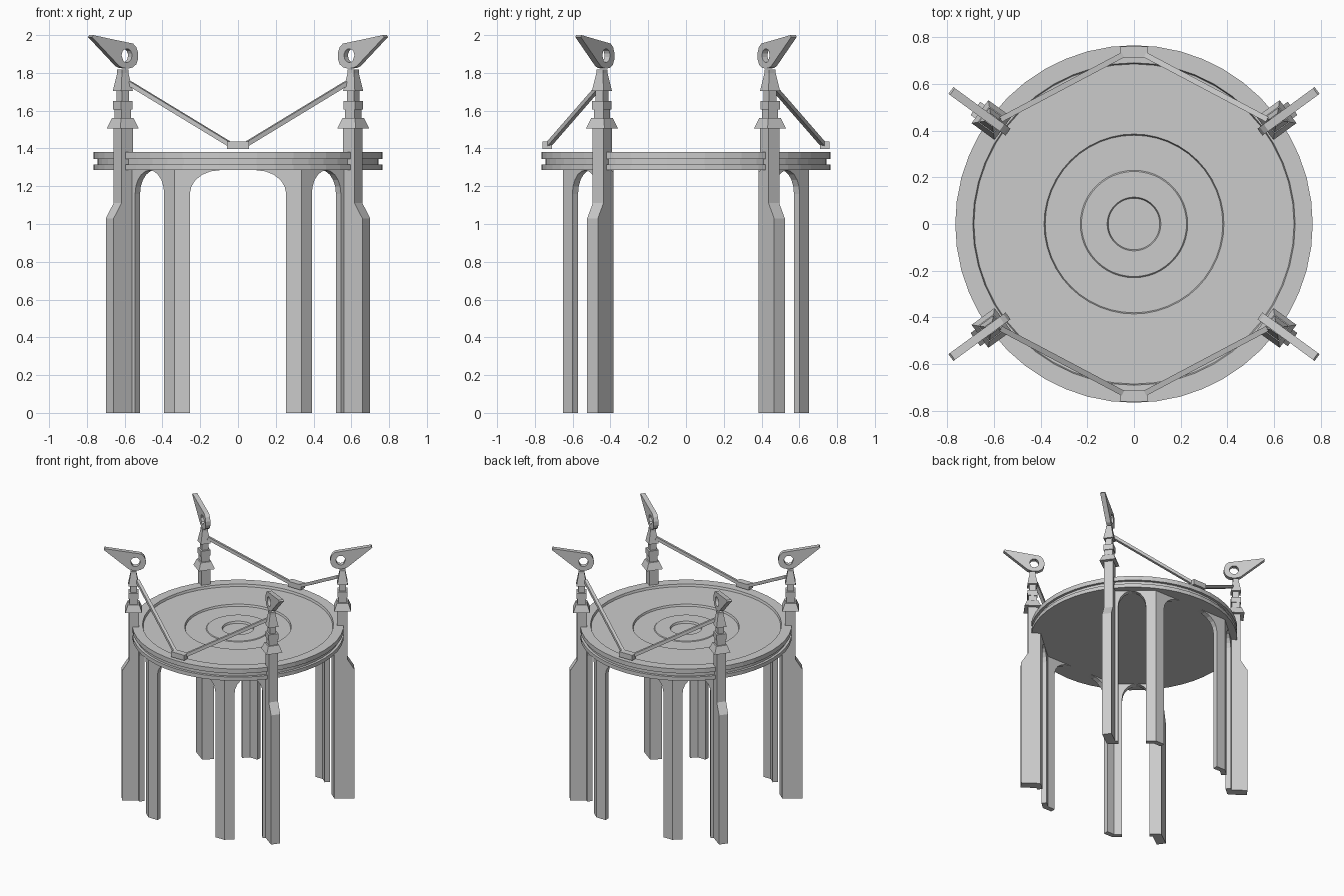
import bpy, bmesh
from math import sin, cos, pi, radians
from mathutils import Vector, Matrix

if "Cube" in bpy.data.objects:
    bpy.data.objects.remove(bpy.data.objects["Cube"])

ANG = radians(36.1)


def finish(bm, name, mirror=True):
    bmesh.ops.recalc_face_normals(bm, faces=bm.faces)
    me = bpy.data.meshes.new(name)
    bm.to_mesh(me)
    bm.free()
    ob = bpy.data.objects.new(name, me)
    bpy.context.collection.objects.link(ob)
    if mirror:  # reflect across both vertical centre planes
        m = ob.modifiers.new("mirror", 'MIRROR')
        m.use_axis = (True, True, False)
        m.use_mirror_merge = False
    return ob


def prism(bm, pts, offset):
    """Extrude a closed 3D outline along offset."""
    f = bm.faces.new([bm.verts.new(p) for p in pts])
    r = bmesh.ops.extrude_face_region(bm, geom=[f], use_keep_orig=True)
    bmesh.ops.translate(bm, vec=offset, verts=[v for v in r['geom'] if isinstance(v, bmesh.types.BMVert)])


def polar(r, t, z):
    """Point from radial, tangential and height coordinates at the pillar angle."""
    return Vector((r * cos(ANG) - t * sin(ANG), r * sin(ANG) + t * cos(ANG), z))


# Round table top, spun from its stepped profile
prof = [(0, 1.285), (.765, 1.285), (.765, 1.315), (.745, 1.315), (.745, 1.345), (.765, 1.345),
        (.765, 1.38), (.69, 1.38), (.685, 1.362), (.385, 1.362), (.38, 1.347), (.23, 1.347),
        (.225, 1.352), (.115, 1.352), (.11, 1.337), (0, 1.337)]
bm = bmesh.new()
vs = [bm.verts.new((r, 0, z)) for r, z in prof]
es = [bm.edges.new(p) for p in zip(vs, vs[1:])]
bmesh.ops.spin(bm, geom=vs + es, axis=(0, 0, 1), cent=(0, 0, 0), angle=2 * pi, steps=48, use_merge=True)
bmesh.ops.remove_doubles(bm, verts=bm.verts, dist=1e-4)
finish(bm, "table_top", False)


# Arched leg panels: half an arch each, post plus curved bracket
def half_arch(name, start, direction, inward, post, reach):
    d, n = Vector(direction).normalized(), Vector(inward).normalized() * .04
    sz = [(0, 0), (post, 0)]
    for i in range(6):
        a = pi / 2 * i / 5
        sz.append((post + reach * (1 - cos(a)), 1.16 + .125 * sin(a)))
    sz += [(post + reach, 1.288), (0, 1.288)]
    bm = bmesh.new()
    prism(bm, [Vector(start) + d * s + Vector((0, 0, z)) for s, z in sz], n)
    finish(bm, name)


A, B = Vector((.335, .65, 0)), Vector((.605, .415, 0))
ab = (B - A).normalized()
side_in = (-ab.y * -1, -ab.x, 0)
half_arch("front_arch_leg", A, (-1, 0, 0), (0, -1, 0), .08, .16)
half_arch("side_arch_leg", A, ab, side_in, .074, .104)
half_arch("pillar_arch_leg", B, -ab, side_in, .08, .104)

# Corner pillars with a wider foot
bm = bmesh.new()
foot = [(.70, 0), (.84, 0), (.84, 1.03), (.79, 1.11), (.79, 1.51), (.715, 1.51), (.715, 1.28), (.70, 1.28)]
prism(bm, [polar(r, -.035, z) for r, z in foot], polar(0, .07, 0))
finish(bm, "corner_pillar")

# Stacked square mouldings on each pillar: bottom half-width, top half-width, z range
RC = .755
bm = bmesh.new()
for h0, h1, z0, z1 in [(.061, .041, 1.505, 1.56), (.031, .031, 1.56, 1.605), (.037, .037, 1.605, 1.65),
                       (.024, .024, 1.65, 1.705), (.038, .021, 1.705, 1.80), (.021, .021, 1.80, 1.818)]:
    rings = [[bm.verts.new(polar(RC + h * a, h * b, z)) for a, b in ((-1, -1), (1, -1), (1, 1), (-1, 1))]
             for h, z in ((h0, z0), (h1, z1))]
    bm.faces.new(rings[0])
    bm.faces.new(rings[1])
    for i in range(4):
        j = (i + 1) % 4
        bm.faces.new((rings[0][i], rings[0][j], rings[1][j], rings[1][i]))
finish(bm, "pillar_finial")

# Pointed fin with a round eye: outline and hole are bridged
bm = bmesh.new()
CR, CZ = .742, 1.892
outer = [(.79, 1.835), (.97, 1.99), (.962, 2.0), (.83, 1.977), (.70, 1.955), (.679, 1.935), (.667, 1.905),
         (.667, 1.875), (.68, 1.845), (.705, 1.828), (.735, 1.823), (.765, 1.826)]
hole_a = [-50, 0, 35, 62, 110, 140, 165, 192, 215, 240, 264, 288]
faces = []
for t in (-.018, .018):
    o = [bm.verts.new(polar(r, t, z)) for r, z in outer]
    h = [bm.verts.new(polar(CR + .034 * cos(radians(a)), t, CZ + .037 * sin(radians(a)))) for a in hole_a]
    faces.append((o, h))
n = len(outer)
for i in range(n):
    j = (i + 1) % n
    for o, h in faces:
        bm.faces.new((o[i], o[j], h[j], h[i]))
    for k in (0, 1):
        p, q = faces[0][k], faces[1][k]
        bm.faces.new((p[i], p[j], q[j], q[i]))
finish(bm, "pillar_fin")

# Sloping tie bars from the pillars down to the centre blocks
bm = bmesh.new()
p, q = Vector((.575, .445, 1.745)), Vector((.04, .728, 1.42))
rot = (q - p).to_track_quat('Z', 'Y').to_matrix().to_4x4()
bmesh.ops.create_cube(bm, size=1, matrix=Matrix.Translation((p + q) / 2) @ rot
                      @ Matrix.Diagonal((.024, .024, (q - p).length, 1)))
finish(bm, "tie_bar")

# Centre blocks joining the bars, front and back
for name, s in (("front_block", -1), ("back_block", 1)):
    bm = bmesh.new()
    bmesh.ops.create_cube(bm, size=1, matrix=Matrix.Translation((0, s * .735, 1.417))
                          @ Matrix.Diagonal((.115, .05, .042, 1)))
    finish(bm, name, False)
